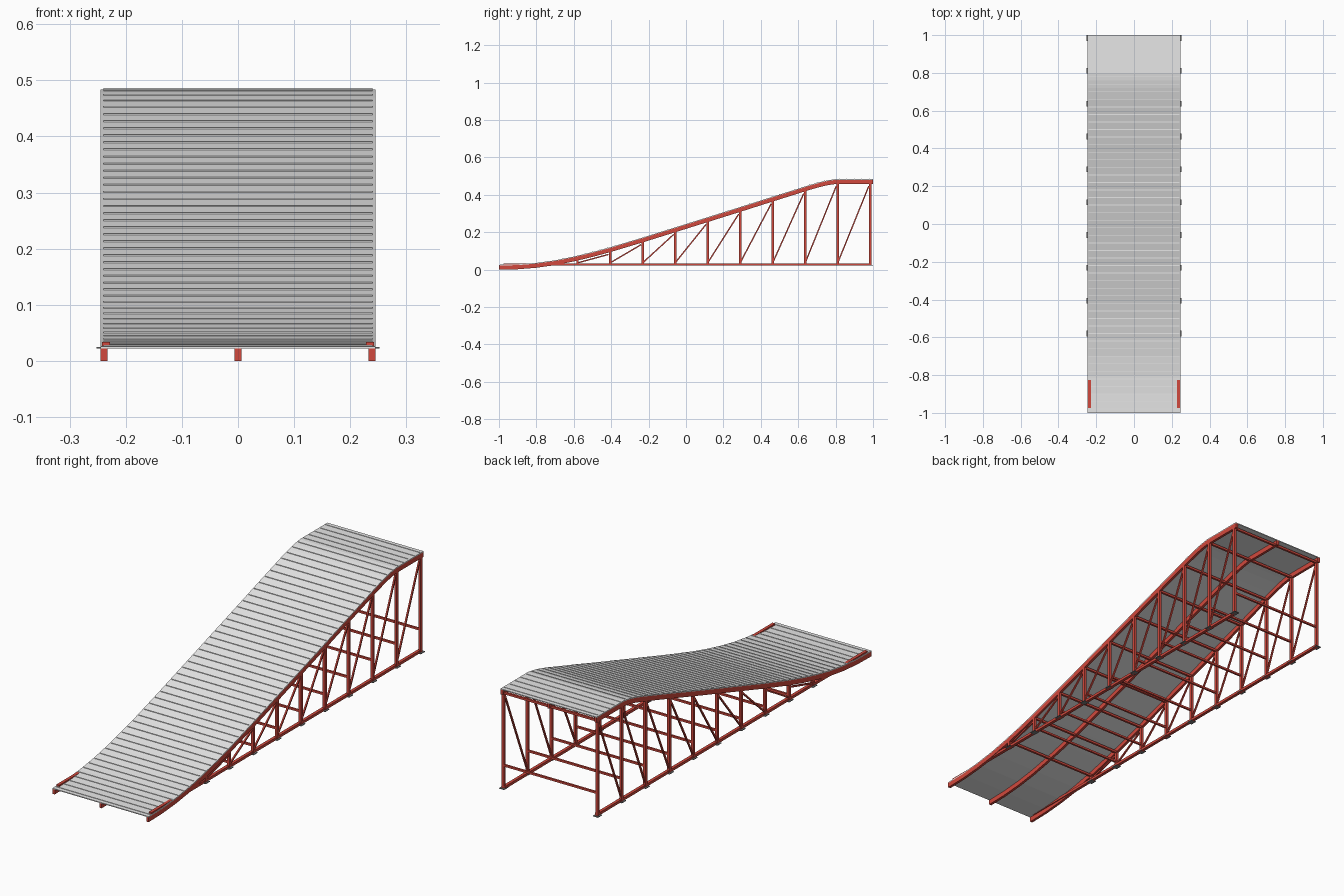
import bpy, bmesh, math
from mathutils import Vector

if "Cube" in bpy.data.objects:
    bpy.data.objects.remove(bpy.data.objects["Cube"])


def material(name, rgb):
    m = bpy.data.materials.new(name)
    m.diffuse_color = (*rgb, 1)
    m.use_nodes = True
    m.node_tree.nodes["Principled BSDF"].inputs["Base Color"].default_value = m.diffuse_color
    return m


RED = material("red steel", (0.64, 0.066, 0.047))
GREY = material("deck grey", (0.80, 0.80, 0.80))
FOOT = material("foot grey", (0.20, 0.20, 0.20))

# Height of the deck surface along the ramp
PROFILE = [(-1, .026), (-.9, .028), (-.8, .036), (-.7, .050), (-.6, .070), (-.5, .094),
           (-.4, .121), (-.23, .172), (0, .244), (.29, .335), (.46, .389), (.6, .433),
           (.66, .452), (.72, .469), (.76, .478), (.8, .484), (1, .484)]


def height(y):
    for (y0, z0), (y1, z1) in zip(PROFILE, PROFILE[1:]):
        if y <= y1:
            return z0 + (z1 - z0) * (y - y0) / (y1 - y0)
    return PROFILE[-1][1]


def finish(name, bm, mat):
    bmesh.ops.recalc_face_normals(bm, faces=bm.faces)
    me = bpy.data.meshes.new(name)
    bm.to_mesh(me)
    bm.free()
    me.materials.append(mat)
    ob = bpy.data.objects.new(name, me)
    bpy.context.collection.objects.link(ob)


def add_beam(bm, a, b, w, h):
    """Square beam from a to b, w wide across and h deep."""
    a, b = Vector(a), Vector(b)
    d = (b - a).normalized()
    side = Vector((0, 1, 0)) if abs(d.x) > .9 else Vector((1, 0, 0))
    up = side.cross(d).normalized()
    rings = [[bm.verts.new(p + side * sx * w / 2 + up * sz * h / 2)
              for sx, sz in ((-1, -1), (1, -1), (1, 1), (-1, 1))] for p in (a, b)]
    for i in range(4):
        j = (i + 1) % 4
        bm.faces.new((rings[0][i], rings[0][j], rings[1][j], rings[1][i]))
    bm.faces.new(rings[0])
    bm.faces.new(rings[1])


def add_strip(bm, x, width, top, bottom):
    """Bent slab following the ramp, between two offsets below the surface."""
    rings = []
    for y, z in PROFILE:
        rings.append([bm.verts.new((x + sx * width / 2, y, z - o))
                      for sx, o in ((-1, top), (1, top), (1, bottom), (-1, bottom))])
    for r, s in zip(rings, rings[1:]):
        for i in range(4):
            j = (i + 1) % 4
            bm.faces.new((r[i], r[j], s[j], s[i]))
    bm.faces.new(rings[0])
    bm.faces.new(rings[-1])


# Deck plate
bm = bmesh.new()
add_strip(bm, 0, .49, 0, .004)
finish("deck", bm, GREY)

# Curved stringers below the deck
bm = bmesh.new()
for x in (-.239, 0, .239):
    add_strip(bm, x, .012, .004, .026)
finish("stringers", bm, RED)

# Grip ribs across the deck
bm = bmesh.new()
for i in range(50):
    y = -.98 + i * .04
    z = height(y) + .0005
    add_beam(bm, (-.24, y, z), (.24, y, z), .004, .003)
finish("grip_ribs", bm, GREY)

# Side trusses
POSTS = [-.58 + i * .1739 for i in range(10)]
BASE = .028
posts, braces, chords, feet, ties = (bmesh.new() for _ in range(5))
for x in (-.239, .239):
    add_beam(chords, (x * .985, -.975, BASE), (x * .985, .99, BASE), .014, .012)
    for i, y in enumerate(POSTS):
        add_beam(posts, (x, y, .024), (x, y, height(y) - .015), .012, .013)
        add_beam(feet, (x, y - .015, .0235), (x, y + .015, .0235), .026, .003)
        if i < 9:
            y2 = POSTS[i + 1]
            add_beam(braces, (x, y, .036), (x, y2 - .008, height(y2) - .038), .007, .007)
# Cross ties below the deck and near the ground
for y in POSTS:
    z = height(y)
    add_beam(ties, (-.239, y, z - .022), (.239, y, z - .022), .010, .010)
    if z > .1:
        low = BASE + .22 * (z - BASE)
        add_beam(ties, (-.239, y, low), (.239, y, low), .009, .009)
finish("posts", posts, RED)
finish("diagonal_braces", braces, RED)
finish("bottom_chords", chords, RED)
finish("feet", feet, FOOT)
finish("cross_ties", ties, RED)
